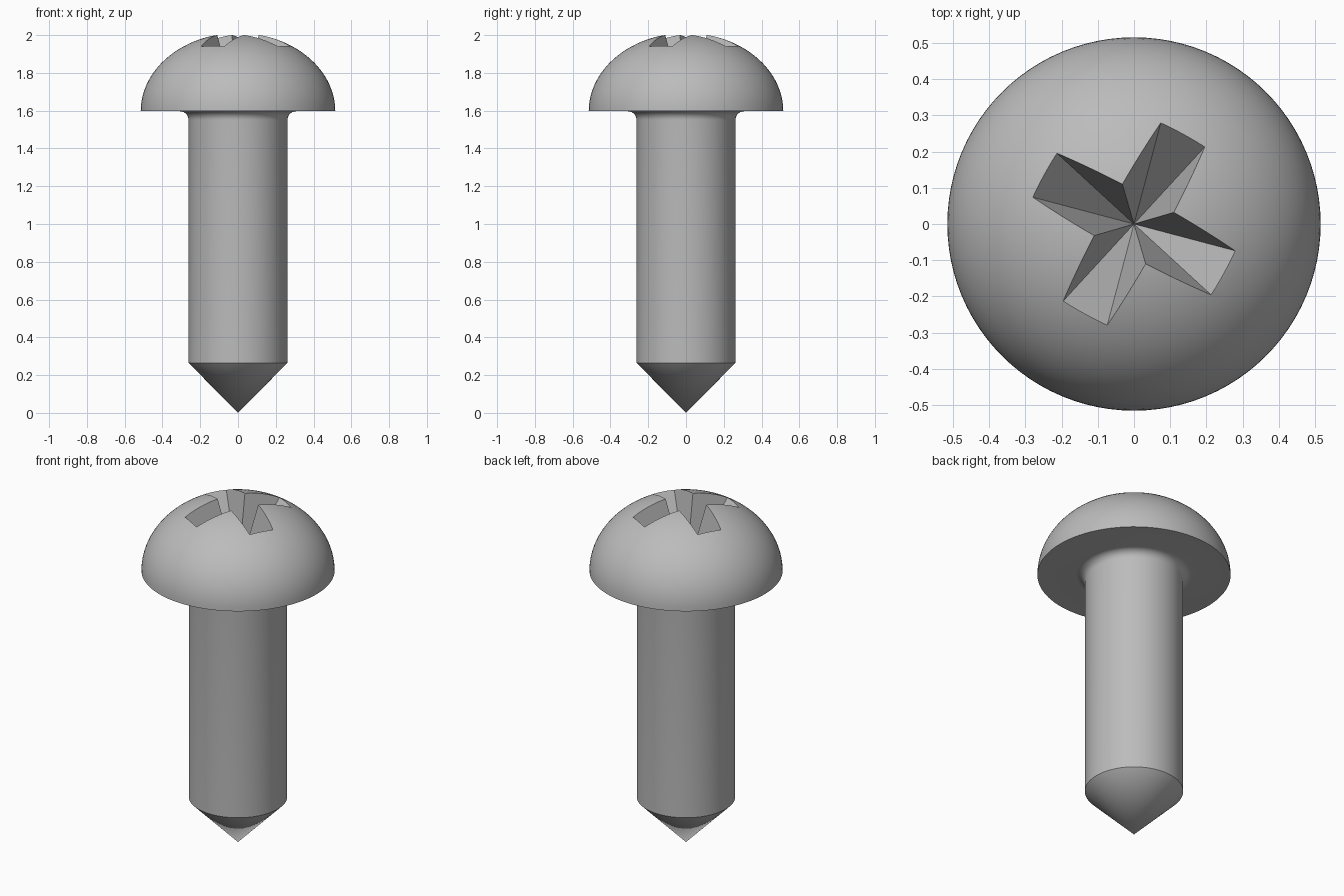
import bpy, bmesh, math

if "Cube" in bpy.data.objects:
    bpy.data.objects.remove(bpy.data.objects["Cube"])

STEPS = 96
metal = bpy.data.materials.new("grey_metal")
metal.diffuse_color = (0.5, 0.5, 0.5, 1)
metal.use_nodes = True
metal.node_tree.nodes["Principled BSDF"].inputs["Base Color"].default_value = metal.diffuse_color


def add_object(name, bm):
    bmesh.ops.recalc_face_normals(bm, faces=bm.faces)
    mesh = bpy.data.meshes.new(name)
    bm.to_mesh(mesh)
    bm.free()
    obj = bpy.data.objects.new(name, mesh)
    mesh.materials.append(metal)
    bpy.context.collection.objects.link(obj)
    return obj


def lathe(name, profile):
    """Spin (radius, z) points about the z axis into a closed solid."""
    bm = bmesh.new()
    verts = [bm.verts.new((r, 0, z)) for r, z in profile]
    edges = [bm.edges.new(pair) for pair in zip(verts, verts[1:])]
    bmesh.ops.spin(bm, geom=verts + edges, cent=(0, 0, 0), axis=(0, 0, 1),
                   angle=math.tau, steps=STEPS, use_merge=True)
    bmesh.ops.remove_doubles(bm, verts=bm.verts, dist=1e-5)
    return add_object(name, bm)


# Screw body: pointed tip, shank, under-head fillet, elliptical dome
SHANK, HEAD, RIM_Z, DOME, FILLET = 0.262, 0.515, 1.597, 0.414, 0.046
profile = [(0, 0), (SHANK, 0.265)]
for i in range(9):
    a = math.pi / 2 * i / 8
    profile.append((SHANK + FILLET * (1 - math.cos(a)),
                    RIM_Z - FILLET * (1 - math.sin(a))))
for i in range(25):
    a = math.pi / 2 * i / 24
    profile.append((HEAD * math.cos(a) if i < 24 else 0,
                    RIM_Z + DOME * math.sin(a)))
screw = lathe("screw", profile)

# Cross recess cutter: plus-shaped pyramid with its point downwards
APEX_Z, TOP_Z, ARM, HALF, TURN = 1.58, 2.1, 0.405, 0.1, math.radians(61.3)
bm = bmesh.new()
apex = bm.verts.new((0, 0, APEX_Z))
ring = []
for k in range(4):
    a = TURN + k * math.pi / 2
    for x, y in ((ARM, -HALF), (ARM, HALF), (HALF, HALF)):
        ring.append(bm.verts.new((x * math.cos(a) - y * math.sin(a),
                                  x * math.sin(a) + y * math.cos(a), TOP_Z)))
bm.faces.new(ring)
for i, v in enumerate(ring):
    bm.faces.new((v, ring[i - 1], apex))
cutter = add_object("recess_cutter", bm)
cutter.hide_render = True

# Cut the recess, then smooth everything but the sharp edges
mod = screw.modifiers.new("recess", "BOOLEAN")
mod.operation = "DIFFERENCE"
mod.solver = "EXACT"
mod.object = cutter
bpy.context.view_layer.objects.active = screw
screw.select_set(True)
cutter.select_set(False)
bpy.ops.object.modifier_apply(modifier=mod.name)
bpy.data.objects.remove(cutter)
bpy.ops.object.shade_smooth_by_angle(angle=math.radians(30))
